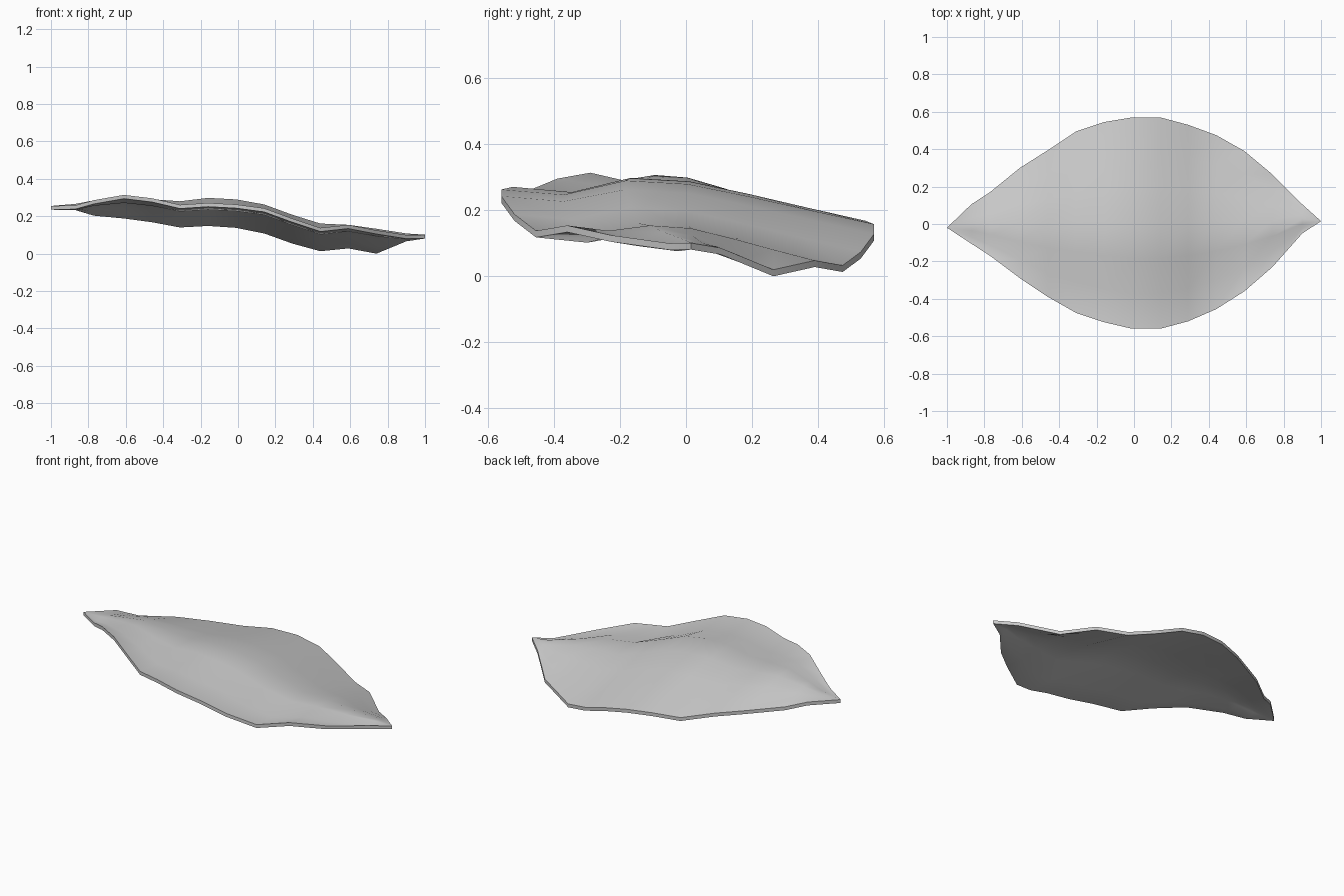
import bpy, bmesh

if "Cube" in bpy.data.objects:
    bpy.data.objects.remove(bpy.data.objects["Cube"])

# Leaf stations: x, front edge y, back edge y, then top-surface z at front rim, ridge, back rim
stations = [
    (-1.00, -.02, -.02, .257, .257, .257),
    (-.87, -.105, .105, .260, .268, .255),
    (-.77, -.17, .17, .288, .287, .225),
    (-.61, -.29, .30, .316, .309, .210),
    (-.46, -.39, .395, .298, .293, .190),
    (-.31, -.475, .495, .263, .282, .162),
    (-.16, -.525, .545, .273, .300, .170),
    (-.01, -.56, .57, .265, .292, .160),
    (.14, -.56, .57, .245, .265, .130),
    (.29, -.52, .53, .190, .210, .076),
    (.44, -.455, .475, .140, .163, .035),
    (.59, -.36, .39, .156, .156, .050),
    (.74, -.23, .265, .127, .135, .022),
    (.90, -.05, .105, .102, .110, .088),
    (1.00, .015, .015, .103, .103, .103),
]
THICK = 0.02

bm = bmesh.new()
grid = []
for x, yf, yb, zf, zm, zb in stations:
    # cross-section: rim, shallow valley, ridge, then a fall to the back rim
    valley = min(zf, zm) - 0.016 * min(1, (yb - yf) / 0.6)
    heights = [zf, valley, zm] + [zm + (zb - zm) * f for f in (.08, .37, .69, 1)]
    grid.append([bm.verts.new((x, yf + (yb - yf) * j / 6, z))
                 for j, z in enumerate(heights)])
for a, b in zip(grid, grid[1:]):
    for j in range(6):
        bm.faces.new((a[j], b[j], b[j + 1], a[j + 1]))
bmesh.ops.remove_doubles(bm, verts=bm.verts, dist=0.0005)

# Thickness: drop a copy of the blade straight down and close the rim
ext = bmesh.ops.extrude_face_region(bm, geom=bm.faces[:], use_keep_orig=True)
for v in ext["geom"]:
    if isinstance(v, bmesh.types.BMVert):
        v.co.z -= THICK
bmesh.ops.recalc_face_normals(bm, faces=bm.faces)
low = min(v.co.z for v in bm.verts)
for v in bm.verts:
    v.co.z -= low

mesh = bpy.data.meshes.new("leaf_blade")
bm.to_mesh(mesh)
bm.free()
leaf = bpy.data.objects.new("leaf_blade", mesh)
bpy.context.collection.objects.link(leaf)
bpy.context.view_layer.objects.active = leaf
leaf.select_set(True)
bpy.ops.object.shade_smooth_by_angle(angle=0.7)
